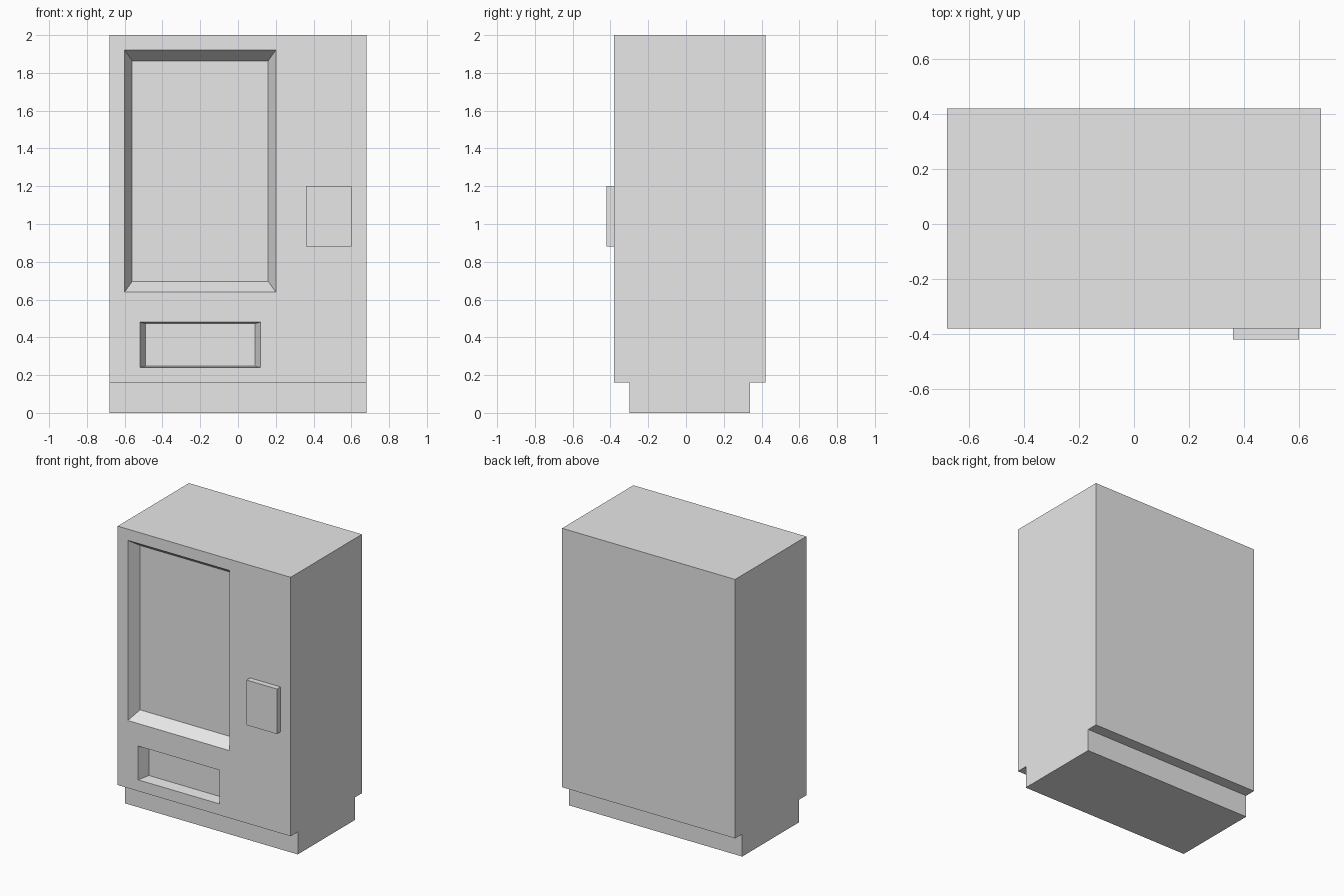
import bpy
import bmesh

default = bpy.data.objects.get("Cube")
if default:
    bpy.data.objects.remove(default, do_unlink=True)

FRONT, BACK, DEPTH = -0.38, 0.42, 0.08

# Single plain grey for the whole cabinet
grey = bpy.data.materials.new("plain_grey")
grey.use_nodes = True
grey.diffuse_color = (0.8, 0.8, 0.8, 1)
grey.node_tree.nodes["Principled BSDF"].inputs["Base Color"].default_value = grey.diffuse_color


def block(name, x, y, z, inset=(0, 0)):
    """Box spanning the x, y, z ranges; the far y end shrinks by inset (x, z)."""
    bm = bmesh.new()
    bmesh.ops.create_cube(bm, size=1)
    for v in bm.verts:
        far = v.co.y > 0
        sx, sz = (1 if v.co.x > 0 else -1), (1 if v.co.z > 0 else -1)
        v.co = (x[sx > 0] - sx * far * inset[0], y[far], z[sz > 0] - sz * far * inset[1])
    mesh = bpy.data.meshes.new(name)
    bm.to_mesh(mesh)
    bm.free()
    mesh.materials.append(grey)
    obj = bpy.data.objects.new(name, mesh)
    bpy.context.collection.objects.link(obj)
    return obj


def recess(body, name, x, z, inset):
    """Cut a pocket with sloping walls into the front of the body."""
    dx, dz = inset
    # Continue the slope out past the front face so the cut is clean
    cutter = block(name, (x[0] - dx, x[1] + dx), (FRONT - DEPTH, FRONT + DEPTH),
                   (z[0] - dz, z[1] + dz), (2 * dx, 2 * dz))
    cutter.hide_render = True
    mod = body.modifiers.new(name, 'BOOLEAN')
    mod.operation, mod.solver, mod.object = 'DIFFERENCE', 'EXACT', cutter
    bpy.context.view_layer.objects.active = body
    bpy.ops.object.modifier_apply(modifier=mod.name)
    bpy.data.objects.remove(cutter, do_unlink=True)


# Cabinet with display window and collection slot
cabinet = block("cabinet", (-0.68, 0.68), (FRONT, BACK), (0.16, 2.0))
recess(cabinet, "display_window", (-0.6, 0.2), (0.64, 1.92), (0.04, 0.056))
recess(cabinet, "collection_slot", (-0.52, 0.12), (0.24, 0.48), (0.031, 0.008))

# Base set back at the front and rear
block("base_plinth", (-0.68, 0.68), (-0.30, 0.34), (0, 0.16))

# Raised payment panel
block("payment_panel", (0.36, 0.6), (-0.42, FRONT), (0.88, 1.2))
